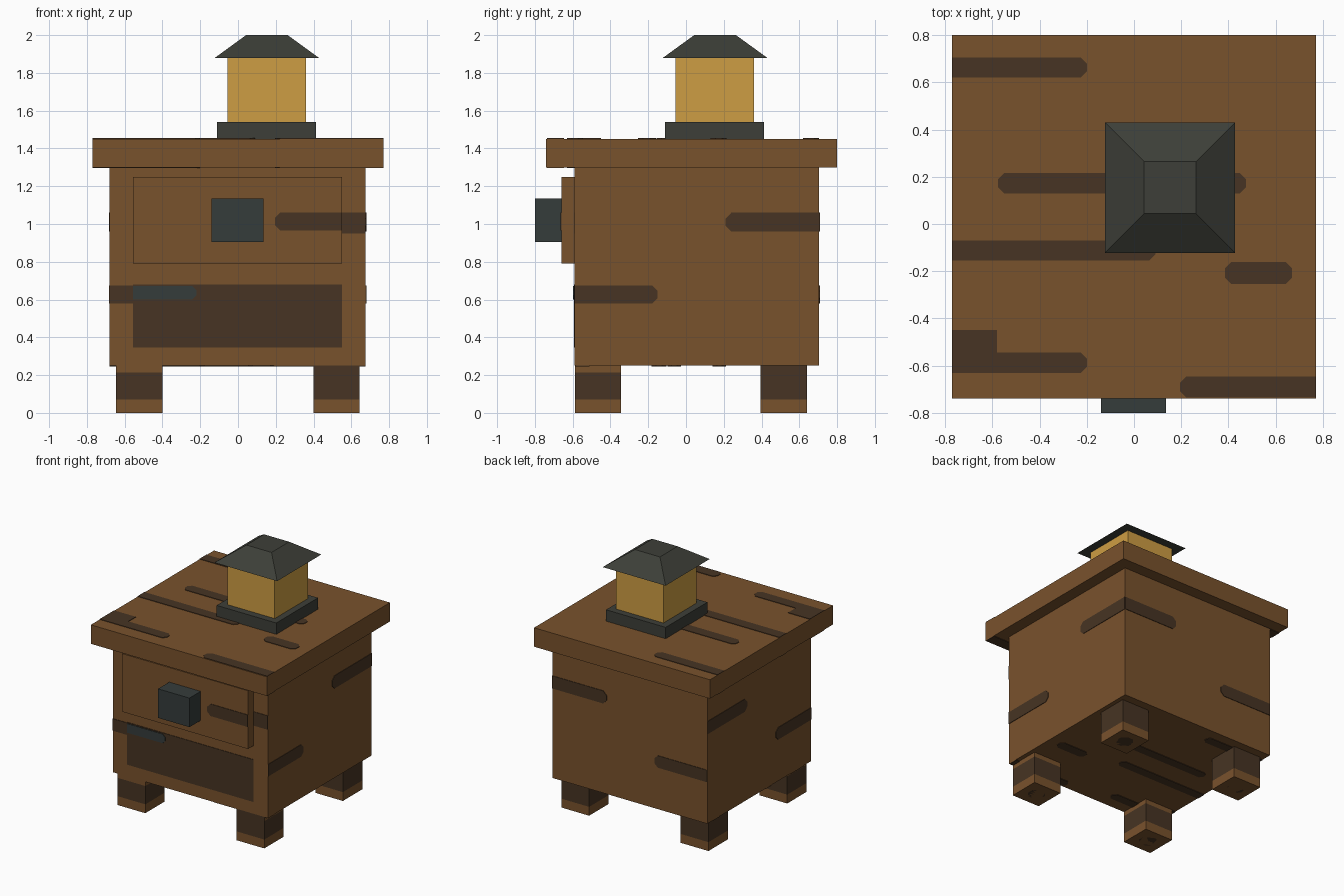
import bpy, bmesh
from mathutils import Vector

if "Cube" in bpy.data.objects:
    bpy.data.objects.remove(bpy.data.objects["Cube"], do_unlink=True)


def material(name, rgb):
    """Flat material from sRGB bytes, stored as linear values."""
    lin = [(c / 255 / 12.92) if c < 11 else ((c / 255 + 0.055) / 1.055) ** 2.4 for c in rgb]
    m = bpy.data.materials.new(name)
    m.use_nodes = True
    m.diffuse_color = (*lin, 1)
    m.node_tree.nodes["Principled BSDF"].inputs["Base Color"].default_value = (*lin, 1)
    return m


wood = material("brown wood", (121, 82, 44))
grain = material("dark wood grain", (71, 52, 35))
iron = material("dark iron", (61, 63, 56))
steel = material("blue grey iron", (53, 60, 59))
glow = material("lantern yellow", (206, 158, 67))


def finish(name, bm, *mats):
    bmesh.ops.recalc_face_normals(bm, faces=bm.faces)
    me = bpy.data.meshes.new(name)
    bm.to_mesh(me)
    bm.free()
    for m in mats:
        me.materials.append(m)
    ob = bpy.data.objects.new(name, me)
    bpy.context.collection.objects.link(ob)
    return ob


def box_mesh(x, y, z):
    bm = bmesh.new()
    bmesh.ops.create_cube(bm, size=1)
    for v in bm.verts:
        v.co = Vector([(r[0] + r[1]) / 2 + c * (r[1] - r[0]) for r, c in zip((x, y, z), v.co)])
    return bm


def box(name, x, y, z, mat):
    return finish(name, box_mesh(x, y, z), mat)


def band(name, axis, pos, side, u, v, mat=grain, ends=""):
    """Thin plate on the plane axis=pos; ends 'l'/'r' are chamfered."""
    c = (v[1] - v[0]) * 0.3
    cl, cr = (c if "l" in ends else 0), (c if "r" in ends else 0)
    pts = []
    for (a, sa, k) in ((u[0], 1, cl), (u[1], -1, cr)):
        end = [(a + sa * k, v[0]), (a, v[0] + k), (a, v[1] - k), (a + sa * k, v[1])] if k else [(a, v[0]), (a, v[1])]
        pts += end if sa == 1 else end[::-1]
    bm = bmesh.new()

    def place(p, d):
        co = list(p)
        co.insert(axis, d)
        return bm.verts.new(co)

    face = bm.faces.new([place(p, pos) for p in pts])
    new = bmesh.ops.extrude_face_region(bm, geom=[face])["geom"]
    for vert in new:
        if isinstance(vert, bmesh.types.BMVert):
            vert.co[axis] += side * 0.004
    return finish(name, bm, mat)


# Cabinet body, table top, drawer and handle
BX, BY = (-0.68, 0.675), (-0.59, 0.705)
TX, TY = (-0.77, 0.77), (-0.74, 0.80)
box("cabinet_body", BX, BY, (0.25, 1.30), wood)
box("table_top", TX, TY, (1.30, 1.45), wood)
box("drawer", (-0.555, 0.55), (-0.66, -0.59), (0.79, 1.25), wood)
box("drawer_handle", (-0.14, 0.135), (-0.80, -0.66), (0.905, 1.135), steel)

# Dark lower panel with its worn streak
band("lower_panel", 1, -0.59, -1, (-0.555, 0.55), (0.345, 0.68))
band("panel_streak", 1, -0.594, -1, (-0.555, -0.22), (0.60, 0.672), steel, "r")

# Grain on the four walls: one low streak and one high streak each
LOW, HIGH = (0.58, 0.675), (0.96, 1.06)
band("front_low_grain", 1, BY[0], -1, (BX[0], -0.555), LOW)
band("front_high_grain", 1, BY[0], -1, (0.55, BX[1]), (0.95, 1.06))
band("drawer_grain", 1, -0.66, -1, (0.195, 0.55), (0.965, 1.06), ends="l")
band("back_low_grain", 1, BY[1], 1, (BX[0], -0.22), LOW, ends="r")
band("back_high_grain", 1, BY[1], 1, (0.20, BX[1]), HIGH, ends="l")
for label, pos, side in (("left", BX[1], 1), ("right", BX[0], -1)):
    band(label + "_low_grain", 0, pos, side, (BY[0], -0.15), LOW, ends="r")
    band(label + "_high_grain", 0, pos, side, (0.21, BY[1]), HIGH, ends="l")

# Horizontal grain, shared by the top, its underside and the cabinet floor
streaks = [((-0.77, -0.20), (0.62, 0.705), "r"), ((-0.575, 0.475), (0.13, 0.215), "lr"),
           ((-0.77, 0.09), (-0.155, -0.07), "r"), ((0.385, 0.67), (-0.255, -0.16), "lr"),
           ((-0.77, -0.20), (-0.63, -0.545), "r"), ((-0.77, -0.58), (-0.545, -0.45), ""),
           ((0.195, 0.77), (-0.735, -0.645), "l")]


def remap(r, src, dst):
    return tuple(dst[0] + (a - src[0]) / (src[1] - src[0]) * (dst[1] - dst[0]) for a in r)


for i, (u, v, ends) in enumerate(streaks, 1):
    band(f"top_grain_{i}", 2, 1.45, 1, u, v, ends=ends)
    band(f"underside_grain_{i}", 2, 1.30, -1, u, v, ends=ends)
    band(f"floor_grain_{i}", 2, 0.25, -1, remap(u, TX, BX), remap(v, TY, BY), ends=ends)

# Legs with a dark middle band and a dark patch underneath
for xn, x in (("left", (0.40, 0.642)), ("right", (-0.645, -0.40))):
    for yn, y in (("front", (-0.588, -0.345)), ("back", (0.395, 0.64))):
        bm = box_mesh(x, y, (0, 0.25))
        for h in (0.07, 0.215):
            bmesh.ops.bisect_plane(bm, geom=bm.verts[:] + bm.edges[:] + bm.faces[:],
                                   plane_co=(0, 0, h), plane_no=(0, 0, 1))
        bm.normal_update()
        for f in bm.faces:
            z = f.calc_center_median().z
            to_top = yn == "back" or (xn == "left" and f.normal.y < -0.5)
            f.material_index = int(0.07 < z < (0.25 if to_top else 0.215))
        finish(f"{yn}_{xn}_leg", bm, wood, grain)
        band(f"{yn}_{xn}_foot_patch", 2, 0.004, -1, (x[0] + 0.06, x[1] - 0.06),
             (y[0] + 0.06, y[1] - 0.06), ends="lr")

# Lantern: base, glowing block and tapered cap
box("lantern_base", (-0.11, 0.412), (-0.11, 0.412), (1.45, 1.54), iron)
box("lantern_glass", (-0.055, 0.36), (-0.055, 0.36), (1.54, 1.88), glow)
cap = box_mesh((-0.122, 0.428), (-0.122, 0.43), (1.88, 2.0))
for v in cap.verts:
    if v.co.z > 1.9:
        v.co.x = 0.153 + (v.co.x - 0.153) * 0.4
        v.co.y = 0.154 + (v.co.y - 0.154) * 0.4
finish("lantern_cap", cap, iron)
